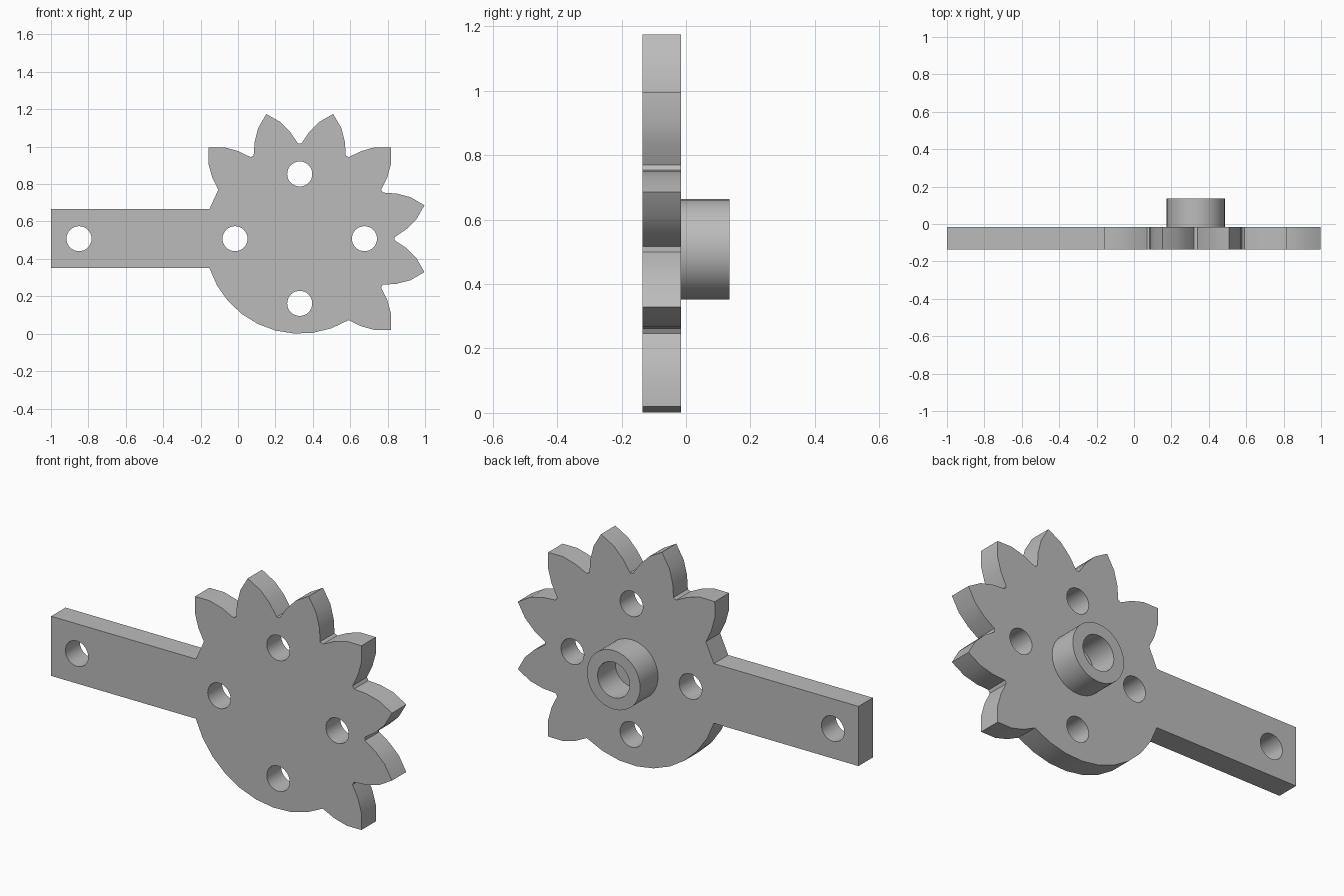
import bpy, bmesh
from math import radians, degrees, sin, cos, asin, pi

if "Cube" in bpy.data.objects:
    bpy.data.objects.remove(bpy.data.objects["Cube"])

CX, CZ = 0.33, 0.508          # hub centre
R = 0.508                     # disc radius
BAR_HALF = 0.158
FRONT, BACK, TOP = -0.135, -0.015, 0.135

grey = bpy.data.materials.new("plain grey")
grey.use_nodes = True
grey.diffuse_color = (0.5, 0.5, 0.5, 1)
grey.node_tree.nodes["Principled BSDF"].inputs["Base Color"].default_value = (0.5, 0.5, 0.5, 1)


def prism(name, outline, y0, y1):
    """Extrude an x-z outline from y0 to y1."""
    bm = bmesh.new()
    face = bm.faces.new([bm.verts.new((x, y0, z)) for x, z in outline])
    ext = bmesh.ops.extrude_face_region(bm, geom=[face])
    moved = [v for v in ext["geom"] if isinstance(v, bmesh.types.BMVert)]
    bmesh.ops.translate(bm, verts=moved, vec=(0, y1 - y0, 0))
    bmesh.ops.recalc_face_normals(bm, faces=bm.faces)
    mesh = bpy.data.meshes.new(name)
    bm.to_mesh(mesh)
    bm.free()
    mesh.materials.append(grey)
    obj = bpy.data.objects.new(name, mesh)
    bpy.context.collection.objects.link(obj)
    return obj


def polar(r, deg):
    a = radians(deg)
    return CX + r * cos(a), CZ + r * sin(a)


def arc(a0, a1, r=R):
    n = max(1, round(abs(a1 - a0) / 11.25))
    return [polar(r, a0 + (a1 - a0) * i / n) for i in range(n + 1)]


def circle(x, z, r, n=32):
    return [(x + r * cos(2 * pi * i / n), z + r * sin(2 * pi * i / n)) for i in range(n)]


def activate(obj):
    bpy.ops.object.select_all(action="DESELECT")
    obj.select_set(True)
    bpy.context.view_layer.objects.active = obj


def drill(obj, x, z, r):
    """Cut a round hole straight through along y."""
    cutter = prism("hole_cutter", circle(x, z, r), -0.5, 0.5)
    cutter.hide_render = True
    mod = obj.modifiers.new("hole", "BOOLEAN")
    mod.operation, mod.solver, mod.object = "DIFFERENCE", "EXACT", cutter
    activate(obj)
    bpy.ops.object.modifier_apply(modifier=mod.name)
    bpy.data.objects.remove(cutter)


def smooth(obj):
    activate(obj)
    bpy.ops.object.shade_smooth_by_angle(angle=radians(25))


# Gear plate outline: plain rim, seven pointed teeth, then the lever bar
bar_angle = degrees(asin(BAR_HALF / R))
TOOTH = [(R, -14), (0.571, -10), (0.632, -5.6), (0.69, 0),
         (0.632, 5.6), (0.571, 10), (R, 14)]
outline = arc(180 + bar_angle - 360, -59)[:-1]
for tooth in range(7):
    outline += [polar(r, -45 + 30 * tooth + a) for r, a in TOOTH]
outline += arc(149, 180 - bar_angle)[1:]
outline += [(-1, CZ + BAR_HALF), (-1, CZ - BAR_HALF)]
plate = prism("gear_plate_with_lever", outline, FRONT, BACK)

# Mounting holes around the hub and at the end of the lever
for k in range(4):
    drill(plate, *polar(0.346, 90 * k), 0.067)
drill(plate, -0.85, CZ, 0.067)
smooth(plate)

# Hollow hub on the back
hub = prism("hub_collar", circle(CX, CZ, 0.156), BACK, TOP)
drill(hub, CX, CZ, 0.094)
smooth(hub)
